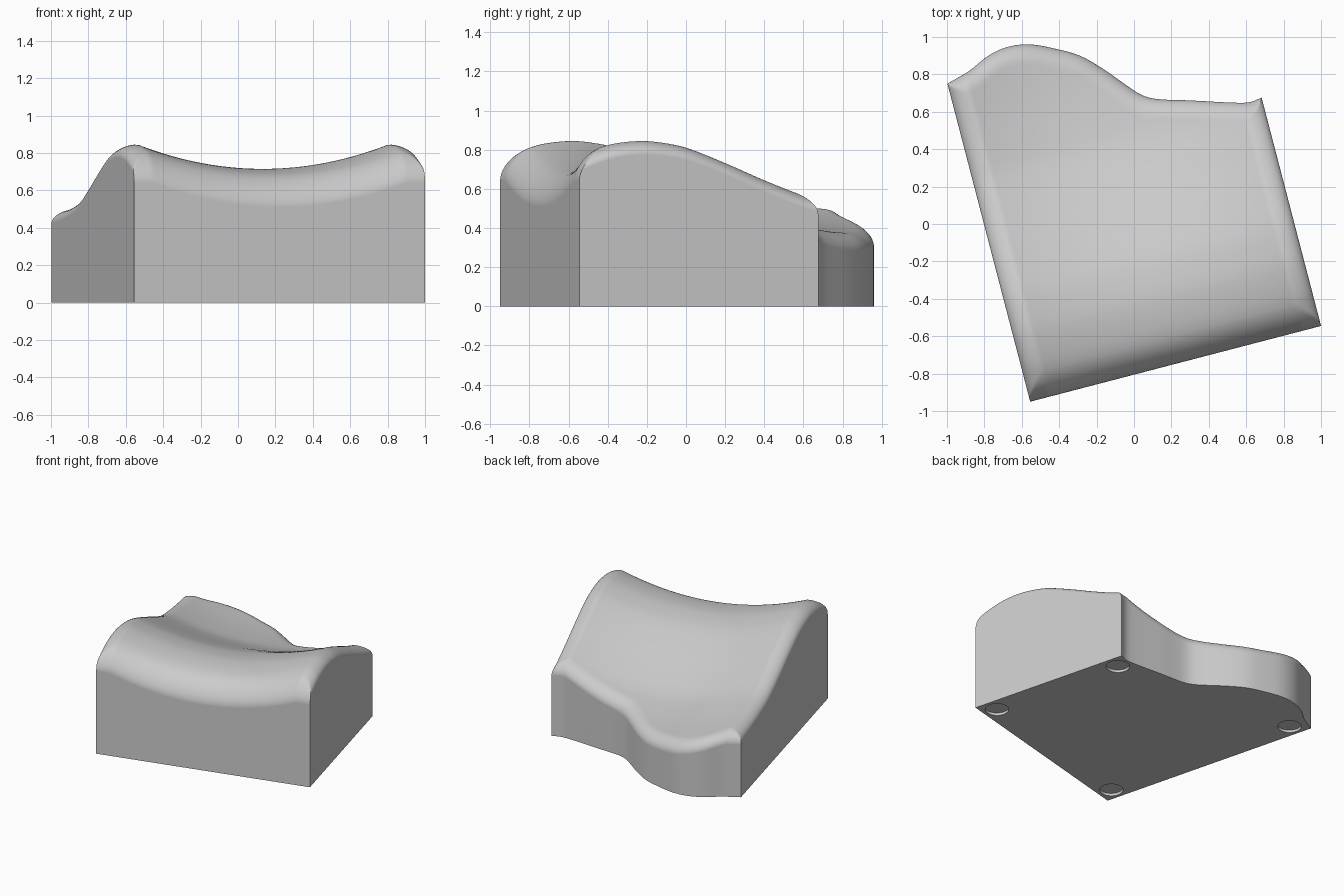
import bpy, bmesh, math
from mathutils import Vector, Matrix

cube = bpy.data.objects.get("Cube")
if cube:
    bpy.data.objects.remove(cube, do_unlink=True)

WIDTH = 1.607
N = 90
ORIGIN = Vector((-0.555, -0.95, 0))
TURN = Matrix.Rotation(math.atan2(0.252, 0.968), 4, 'Z')

# Outline of the wavy back wall (across, depth)
BACK = [(0, 1.757), (0.13, 1.794), (0.248, 1.846), (0.357, 1.866), (0.476, 1.85),
        (0.606, 1.792), (0.731, 1.717), (0.838, 1.61), (0.917, 1.516), (0.989, 1.437),
        (1.062, 1.396), (1.234, 1.343), (1.473, 1.268), (1.542, 1.254), (WIDTH, 1.262)]
# Height of the upper surface from front to back (depth, height)
CREST = [(0, 0.76), (0.1, 0.8), (0.2, 0.83), (0.34, 0.845), (0.45, 0.838), (0.59, 0.81),
         (0.8, 0.73), (1.0, 0.645), (1.21, 0.567), (1.4, 0.53), (1.6, 0.505), (1.9, 0.485)]


def curve(points, x):
    """Smooth interpolation through the points."""
    n = len(points)

    def slope(k):
        a, b = points[max(k - 1, 0)], points[min(k + 1, n - 1)]
        return (b[1] - a[1]) / (b[0] - a[0])
    i = 0
    while i < n - 2 and x > points[i + 1][0]:
        i += 1
    (x0, y0), (x1, y1) = points[i], points[i + 1]
    h = x1 - x0
    t = (x - x0) / h
    return ((1 + 2 * t) * (1 - t) ** 2 * y0 + t * (1 - t) ** 2 * h * slope(i)
            + t * t * (3 - 2 * t) * y1 + t * t * (t - 1) * h * slope(i + 1))


def rounding(dist, radius, drop):
    """Drop of a rounded rim at a distance from the wall."""
    k = max(0.0, 1 - dist / radius)
    return drop * (1 - math.sqrt(max(0.0, 1 - k * k)))


def height(u, v, back, lean):
    t = (u - WIDTH / 2) / 0.7
    sag = 0.13 * max(0.0, 1 - t * t)
    rim = max(rounding(min(u, WIDTH - u), 0.11, 0.07),
              rounding((back - v) * lean, 0.1, 0.085),
              rounding(v, 0.15, 0.12))
    return curve(CREST, v) - sag - rim


def finish(name, bm):
    mesh = bpy.data.meshes.new(name)
    bmesh.ops.recalc_face_normals(bm, faces=bm.faces)
    bm.to_mesh(mesh)
    bm.free()
    obj = bpy.data.objects.new(name, mesh)
    bpy.context.collection.objects.link(obj)
    obj.matrix_world = Matrix.Translation(ORIGIN) @ TURN
    return obj


# Saddle-shaped rest: dished top, straight walls, flat underside
bm = bmesh.new()
steps = [0.5 - 0.5 * math.cos(math.pi * i / N) for i in range(N + 1)]
grid = []
for s in steps:
    u = s * WIDTH
    back = curve(BACK, u)
    e = 0.01
    rise = (curve(BACK, min(u + e, WIDTH)) - curve(BACK, max(u - e, 0))) / (2 * e)
    lean = 1 / math.sqrt(1 + rise * rise)
    grid.append([bm.verts.new((u, q * back, height(u, q * back, back, lean))) for q in steps])
for i in range(N):
    for j in range(N):
        bm.faces.new((grid[i][j], grid[i + 1][j], grid[i + 1][j + 1], grid[i][j + 1]))
rim = ([grid[i][0] for i in range(N)] + [grid[N][j] for j in range(N)]
       + [grid[i][N] for i in range(N, 0, -1)] + [grid[0][j] for j in range(N, 0, -1)])
base = [bm.verts.new((v.co.x, v.co.y, 0)) for v in rim]
for k in range(len(rim)):
    m = (k + 1) % len(rim)
    bm.faces.new((rim[k], base[k], base[m], rim[m]))
bm.faces.new(base)
rest = finish("palm_rest", bm)

# Shallow round recesses for feet in the underside corners
bm = bmesh.new()
inset = 0.108
for u, v in ((inset, inset), (WIDTH - inset, inset),
             (inset, BACK[0][1] - inset), (WIDTH - inset, BACK[-1][1] - inset)):
    bmesh.ops.create_cone(bm, cap_ends=True, segments=40, radius1=0.083, radius2=0.083,
                          depth=0.04, matrix=Matrix.Translation((u, v, 0)))
cutter = finish("foot_recess_cutter", bm)
cutter.hide_render = True
cut = rest.modifiers.new("foot_recesses", 'BOOLEAN')
cut.operation = 'DIFFERENCE'
cut.solver = 'EXACT'
cut.object = cutter

bpy.context.view_layer.objects.active = rest
rest.select_set(True)
bpy.ops.object.modifier_apply(modifier=cut.name)
bpy.data.objects.remove(cutter, do_unlink=True)

# Single plain grey
grey = bpy.data.materials.new("light_grey")
grey.use_nodes = True
colour = (0.6, 0.6, 0.6, 1)
grey.diffuse_color = colour
grey.node_tree.nodes["Principled BSDF"].inputs["Base Color"].default_value = colour
rest.data.materials.clear()
rest.data.materials.append(grey)

bpy.ops.object.shade_smooth_by_angle(angle=math.radians(35))
weighted = rest.modifiers.new("even_shading", 'WEIGHTED_NORMAL')
weighted.keep_sharp = True
